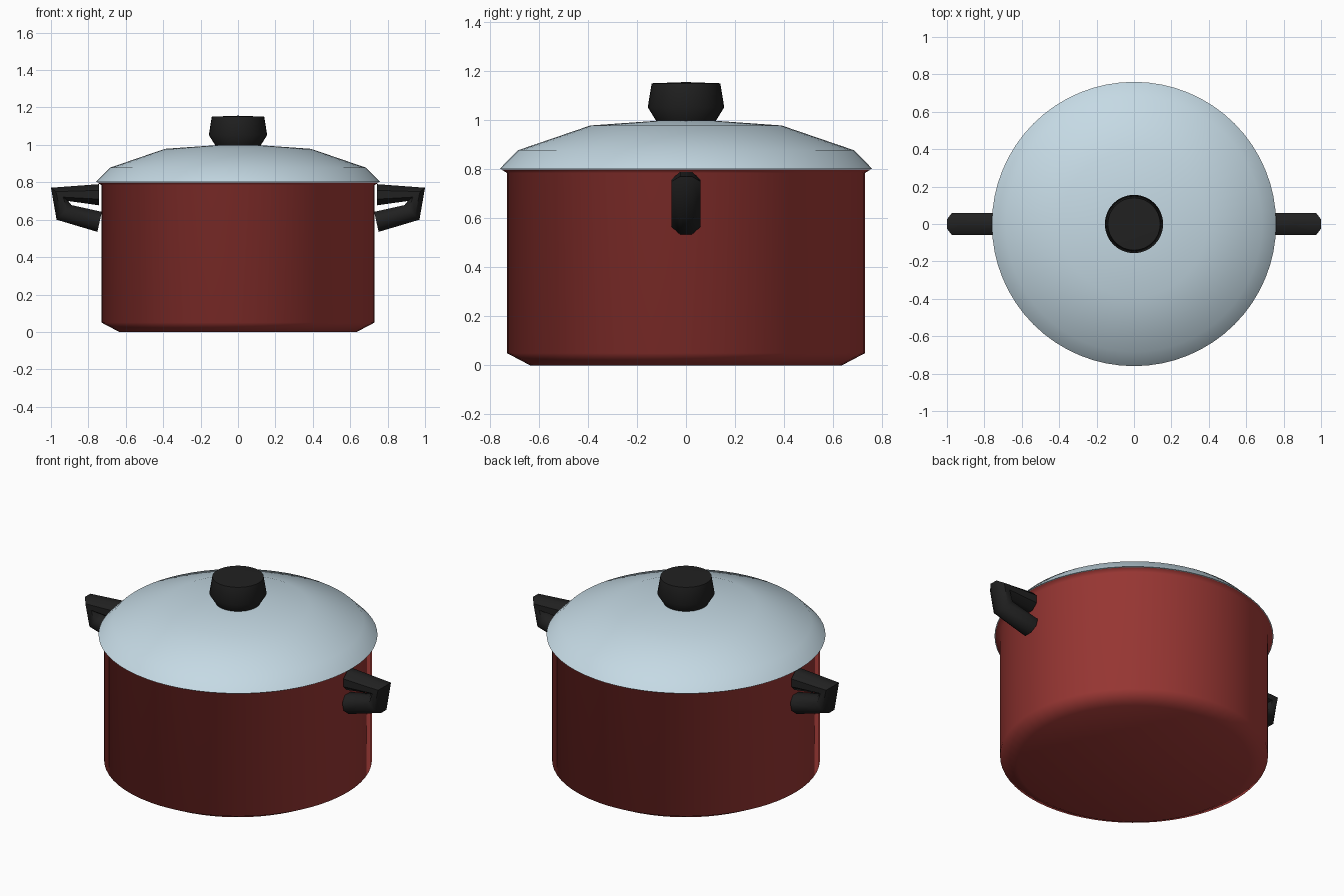
import bpy, bmesh, math

if "Cube" in bpy.data.objects:
    bpy.data.objects.remove(bpy.data.objects["Cube"])


def material(name, rgb):
    m = bpy.data.materials.new(name)
    m.diffuse_color = (*rgb, 1)
    m.use_nodes = True
    m.node_tree.nodes["Principled BSDF"].inputs["Base Color"].default_value = m.diffuse_color
    return m


RED = material("red enamel", (0.38, 0.045, 0.04))
BLUE = material("pale blue", (0.56, 0.70, 0.78))
BLACK = material("black plastic", (0.015, 0.015, 0.015))


def finish(name, bm, mat, angle):
    bmesh.ops.recalc_face_normals(bm, faces=bm.faces)
    me = bpy.data.meshes.new(name)
    bm.to_mesh(me)
    bm.free()
    me.materials.append(mat)
    ob = bpy.data.objects.new(name, me)
    bpy.context.collection.objects.link(ob)
    bpy.ops.object.select_all(action='DESELECT')
    ob.select_set(True)
    bpy.context.view_layer.objects.active = ob
    bpy.ops.object.shade_smooth_by_angle(angle=math.radians(angle))
    return ob


def lathe(name, profile, mat, angle, n=64):
    """Spin an (r, z) profile round z; points on the axis become poles."""
    bm = bmesh.new()
    vs = [bm.verts.new((r, 0, z)) for r, z in profile]
    es = [bm.edges.new(p) for p in zip(vs, vs[1:])]
    bmesh.ops.spin(bm, geom=vs + es, cent=(0, 0, 0), axis=(0, 0, 1),
                   angle=math.tau, steps=n, use_duplicate=False)
    bmesh.ops.remove_doubles(bm, verts=bm.verts, dist=1e-4)
    return finish(name, bm, mat, angle)


# pot body with chamfered base and flared rim
lathe("pot_body", [(0, 0), (0.635, 0), (0.73, 0.05), (0.73, 0.785),
                   (0.755, 0.8), (0, 0.8)], RED, 65)

# domed lid
lathe("lid", [(0, 0.802), (0.76, 0.802), (0.685, 0.878), (0.39, 0.979),
              (0.12, 0.998), (0, 1.0)], BLUE, 40)

# lid knob
lathe("lid_knob", [(0, 0.99), (0.12, 0.995), (0.156, 1.053),
                   (0.14, 1.151), (0, 1.156)], BLACK, 50, 32)

# side handles: octagonal section swept between outer and inner outline
OUTER = [(0.743, 0.79), (1.0, 0.771), (0.97, 0.6), (0.752, 0.535)]
INNER = [(0.743, 0.677), (0.908, 0.70), (0.89, 0.678), (0.728, 0.642)]
for side, label in ((1, "right"), (-1, "left")):
    bm = bmesh.new()
    rings = []
    for (ox, oz), (ix, iz) in zip(OUTER, INNER):
        ring = []
        for k in range(8):
            a = math.tau * (k + 0.5) / 8
            s = 1 / math.cos(math.pi / 8)
            t = 0.5 + 0.5 * s * math.cos(a)
            ring.append(bm.verts.new((side * (ix + (ox - ix) * t),
                                      0.06 * s * math.sin(a),
                                      iz + (oz - iz) * t)))
        rings.append(ring)
    for a, b in zip(rings, rings[1:]):
        for k in range(8):
            j = (k + 1) % 8
            bm.faces.new((a[k], a[j], b[j], b[k]))
    bm.faces.new(rings[0])
    bm.faces.new(rings[-1])
    finish(label + "_handle", bm, BLACK, 50)
